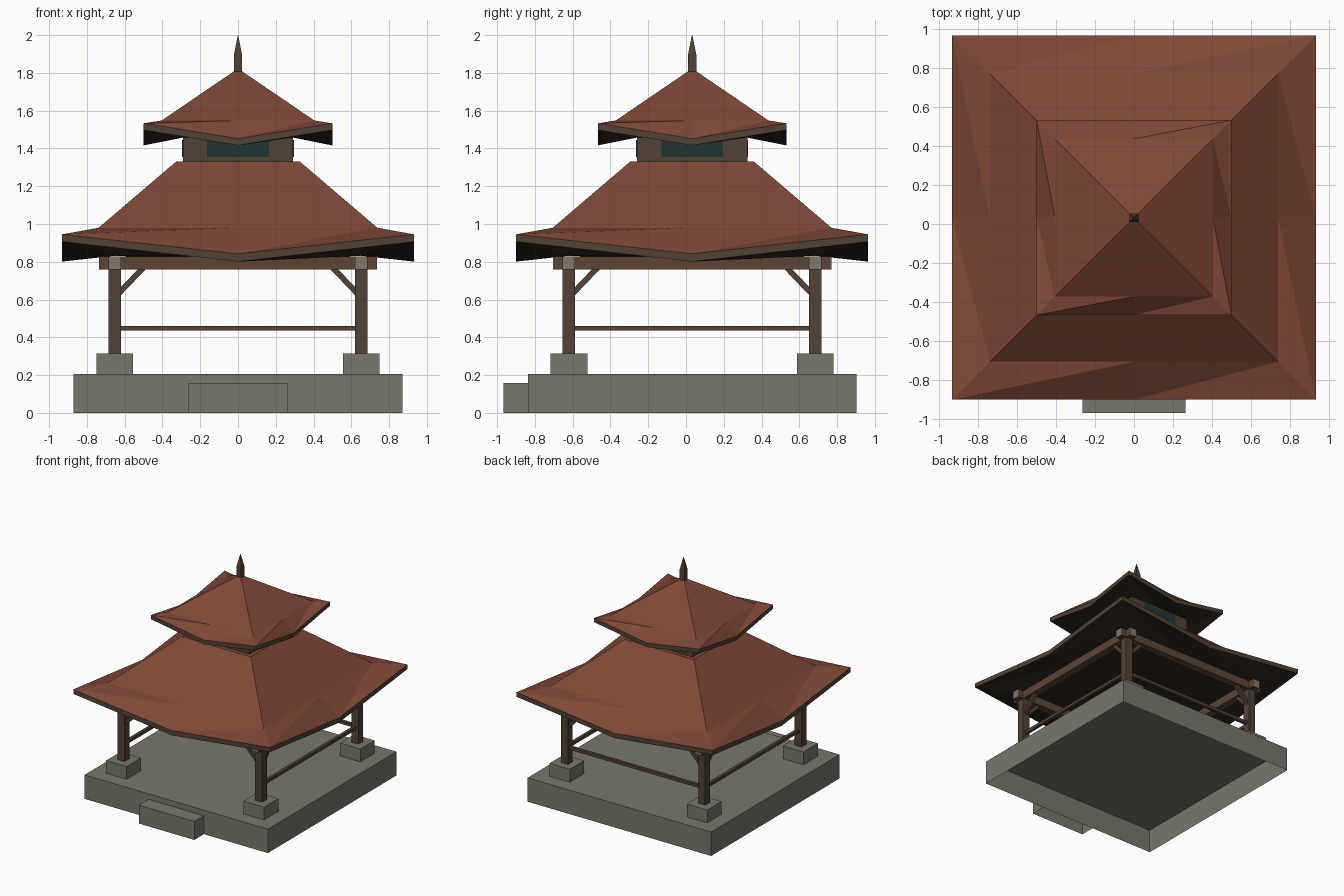
import bpy, bmesh
from mathutils import Vector, Matrix

if "Cube" in bpy.data.objects:
    bpy.data.objects.remove(bpy.data.objects["Cube"])

CY = 0.0325  # the pavilion sits a little behind centre because of the front step


def mat(name, r, g, b):
    m = bpy.data.materials.new(name)
    m.diffuse_color = (r, g, b, 1)
    m.use_nodes = True
    m.node_tree.nodes["Principled BSDF"].inputs["Base Color"].default_value = m.diffuse_color
    return m


STONE = mat("stone", 0.19, 0.185, 0.15)
WOOD = mat("wood", 0.085, 0.055, 0.034)
BEAM = mat("beam_wood", 0.11, 0.06, 0.035)
ENDS = mat("beam_end_grain", 0.22, 0.19, 0.14)
TILE = mat("roof_tile", 0.21, 0.065, 0.038)
SOFFIT = mat("soffit", 0.03, 0.022, 0.015)
GLASS = mat("window", 0.015, 0.035, 0.03)


def finish(name, bm, material):
    me = bpy.data.meshes.new(name)
    bm.to_mesh(me)
    bm.free()
    me.materials.append(material)
    ob = bpy.data.objects.new(name, me)
    ob.location.y = CY
    bpy.context.collection.objects.link(ob)
    return ob


def box(name, lo, hi, material, open_bottom=False):
    lo, hi = Vector(lo), Vector(hi)
    bm = bmesh.new()
    bmesh.ops.create_cube(bm, size=1, matrix=Matrix.Translation((lo + hi) / 2)
                          @ Matrix.Diagonal((*(hi - lo), 1)))
    if open_bottom:
        bm.normal_update()
        low = [f for f in bm.faces if f.normal.z < -0.5]
        bmesh.ops.delete(bm, geom=low, context='FACES_ONLY')
    return finish(name, bm, material)


def bar(name, a, b, t, material):
    """Square bar between two points."""
    a, b = Vector(a), Vector(b)
    d = b - a
    bm = bmesh.new()
    bmesh.ops.create_cube(bm, size=1, matrix=Matrix.Translation((a + b) / 2)
                          @ d.to_track_quat('Z', 'Y').to_matrix().to_4x4()
                          @ Matrix.Diagonal((t, t, d.length, 1)))
    return finish(name, bm, material)


def loft(name, rings, material, cap=False):
    """Square rings of 8 points (half size, corner z, middle z) joined by triangles."""
    bm = bmesh.new()
    dirs = [(-1, -1), (0, -1), (1, -1), (1, 0), (1, 1), (0, 1), (-1, 1), (-1, 0)]
    loops = [[bm.verts.new((x * h, y * h, zc if x and y else zm)) for x, y in dirs]
             for h, zc, zm in rings]
    for o, n in zip(loops, loops[1:]):
        for i in range(8):
            j = (i + 1) % 8
            bm.faces.new((o[i], o[j], n[j]))
            bm.faces.new((o[i], n[j], n[i]))
    if cap:
        bm.faces.new(loops[-1])
    return finish(name, bm, material)


# stone base and front step
box("base_slab", (-0.87, -0.87, 0), (0.87, 0.87, 0.205), STONE, True)
box("front_step", (-0.263, -1.0, 0), (0.263, -0.87, 0.158), STONE, True)

# corner posts with plinths and braces
P, W = 0.652, 0.033
for sx in (-1, 1):
    for sy in (-1, 1):
        x, y = sx * P, sy * P
        box("plinth", (x - 0.097, y - 0.097, 0.205), (x + 0.097, y + 0.097, 0.315), STONE)
        box("post", (x - W, y - W, 0.315), (x + W, y + W, 0.79), WOOD)
        bar("brace_x", (x - sx * 0.02, y, 0.632), (x - sx * 0.15, y, 0.768), 0.03, WOOD)
        bar("brace_y", (x, y - sy * 0.02, 0.632), (x, y - sy * 0.15, 0.768), 0.03, WOOD)

# crossing top beams with pale ends
L = 0.737
for s in (-1, 1):
    c = s * P
    box("beam_x", (-L + 0.005, c - W, 0.758), (L - 0.005, c + W, 0.828), BEAM)
    box("beam_y", (c - W, -L + 0.005, 0.758), (c + W, L - 0.005, 0.828), BEAM)
    for e in (-1, 1):
        a, b = sorted((e * L, e * (L - 0.005)))
        box("beam_end_x", (a, c - W, 0.758), (b, c + W, 0.828), ENDS)
        box("beam_end_y", (c - W, a, 0.758), (c + W, b, 0.828), ENDS)

# railings on the sides and back, front left open
T = 0.013
R = P - W
for s in (-1, 1):
    box("side_rail", (s * P - T, -R, 0.435), (s * P + T, R, 0.461), WOOD)
box("back_rail", (-R, P - T, 0.435), (R, P + T, 0.461), WOOD)

# lower roof with raised corners
loft("lower_roof", [(0.932, 0.945, 0.842), (0.738, 0.98, 0.98), (0.328, 1.33, 1.33)], TILE, True)
loft("lower_fascia", [(0.932, 0.906, 0.801), (0.932, 0.945, 0.842)], WOOD)
soffit = loft("lower_soffit", [(0.932, 0.906, 0.801), (0.65, 0.832, 0.832)], SOFFIT, True)
soffit.data.flip_normals()

# lantern wall between the roofs, with a window on each side
N = 0.292
box("lantern_wall", (-N, -N, 1.325), (N, N, 1.46), WOOD)
box("window_front_back", (-0.163, -N - 0.004, 1.355), (0.163, N + 0.004, 1.445), GLASS)
box("window_sides", (-N - 0.004, -0.163, 1.355), (N + 0.004, 0.163, 1.445), GLASS)

# upper roof
loft("upper_roof", [(0.499, 1.533, 1.452), (0.404, 1.548, 1.548), (0.012, 1.815, 1.815)], TILE, True)
loft("upper_fascia", [(0.499, 1.497, 1.416), (0.499, 1.533, 1.452)], WOOD)
soffit = loft("upper_soffit", [(0.499, 1.497, 1.416), (0.29, 1.458, 1.458)], SOFFIT, True)
soffit.data.flip_normals()

# pointed finial
loft("finial", [(0.022, 1.795, 1.795), (0.022, 1.895, 1.895), (0.001, 2.0, 2.0)], WOOD, True)
